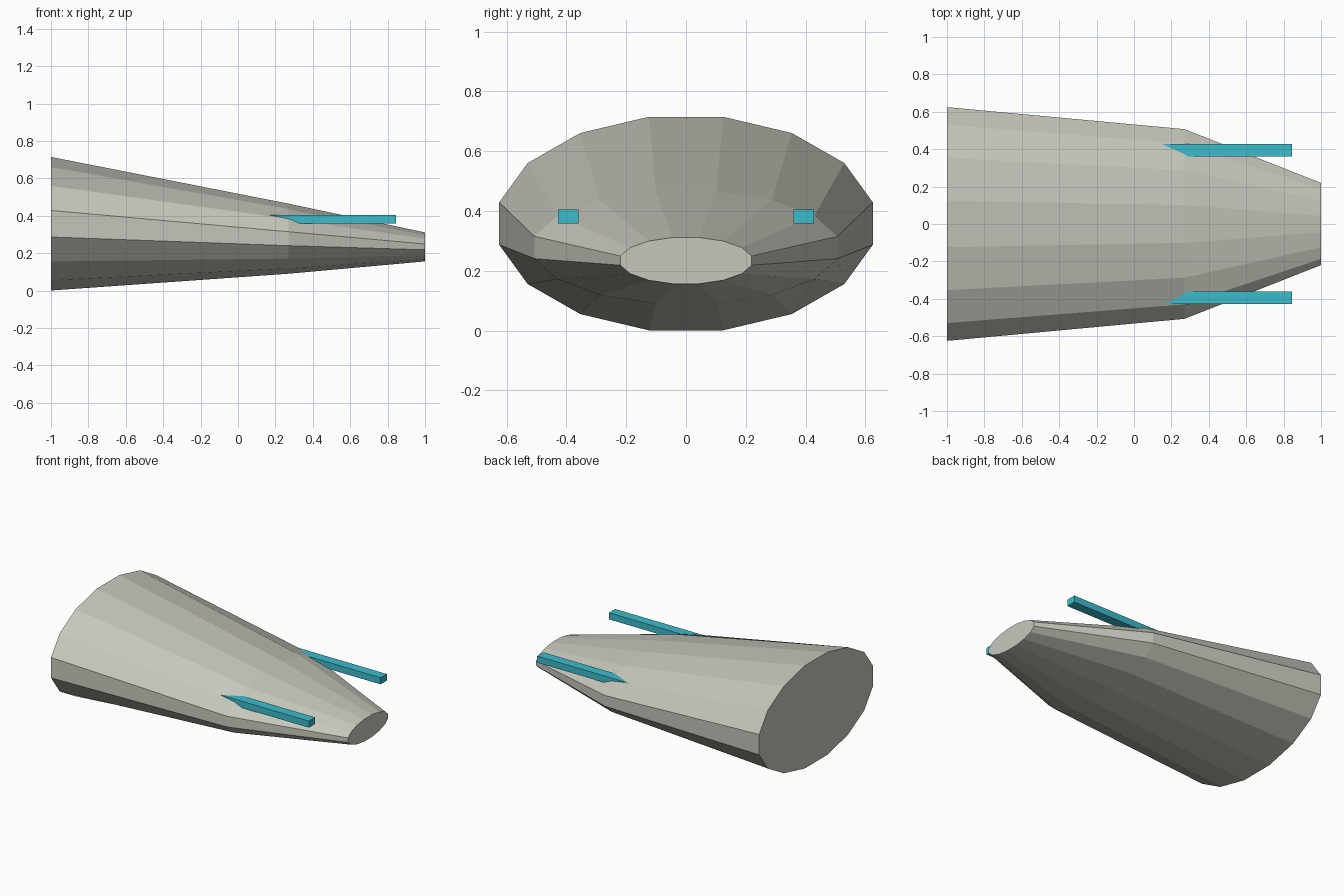
import bpy, bmesh, math

if "Cube" in bpy.data.objects:
    bpy.data.objects.remove(bpy.data.objects["Cube"])


def material(name, rgb):
    m = bpy.data.materials.new(name)
    m.diffuse_color = (*rgb, 1.0)
    m.use_nodes = True
    m.node_tree.nodes["Principled BSDF"].inputs["Base Color"].default_value = m.diffuse_color
    return m


def make_object(name, bm, mat):
    bmesh.ops.recalc_face_normals(bm, faces=bm.faces[:])
    mesh = bpy.data.meshes.new(name)
    bm.to_mesh(mesh)
    bm.free()
    mesh.materials.append(mat)
    obj = bpy.data.objects.new(name, mesh)
    bpy.context.collection.objects.link(obj)
    return obj


hull_grey = material("warm light grey", (0.57, 0.575, 0.505))
rail_cyan = material("cyan", (0.045, 0.50, 0.60))

# Tapered hull: 16-sided elliptical rings (x, centre z, y radius, z radius)
SIDES = 16
sections = [(-1.0, 0.358, 0.637, 0.364),
            (0.27, 0.278, 0.517, 0.191),
            (1.0, 0.234, 0.224, 0.079)]
bm = bmesh.new()
rings = []
for x, cz, ry, rz in sections:
    angles = [2 * math.pi * (i + 0.5) / SIDES for i in range(SIDES)]
    rings.append([bm.verts.new((x, ry * math.cos(a), cz + rz * math.sin(a)))
                  for a in angles])
for a, b in zip(rings, rings[1:]):
    for i in range(SIDES):
        j = (i + 1) % SIDES
        bm.faces.new((a[i], a[j], b[j], b[i]))
bm.faces.new(rings[0])
bm.faces.new(rings[-1])
make_object("hull", bm, hull_grey)

# Square gun barrels on both sides, rooted inside the hull
for side, name in ((-1, "right_barrel"), (1, "left_barrel")):
    bm = bmesh.new()
    bmesh.ops.create_cube(bm, size=1.0)
    for v in bm.verts:
        v.co = (0.4725 + v.co.x * 0.745,
                side * 0.394 + v.co.y * 0.068,
                0.382 + v.co.z * 0.046)
    make_object(name, bm, rail_cyan)
